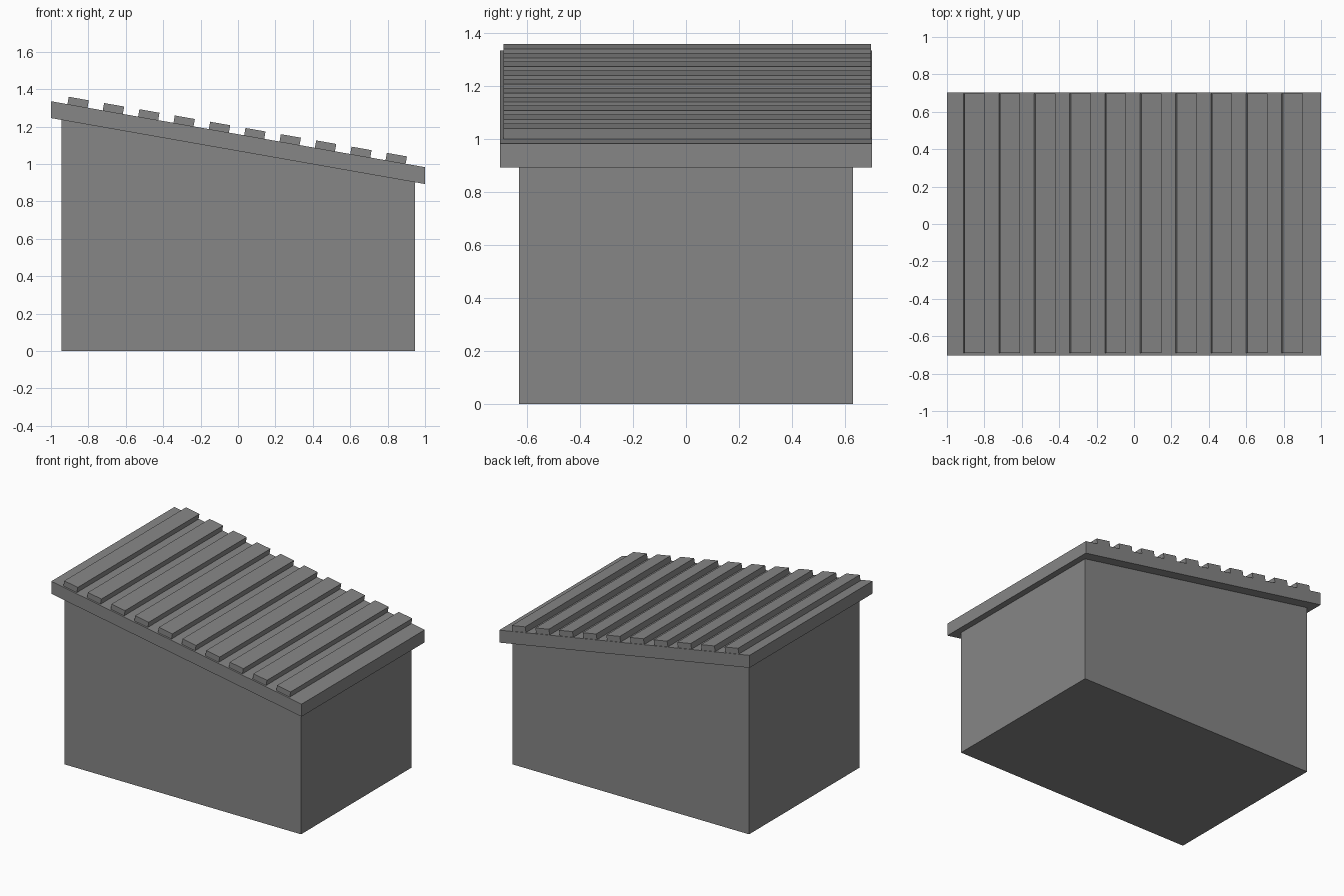
import bpy
import bmesh
from mathutils import Vector

cube = bpy.data.objects.get("Cube")
if cube:
    bpy.data.objects.remove(cube, do_unlink=True)

grey = bpy.data.materials.new("plain grey")
grey.use_nodes = True
colour = (0.24, 0.24, 0.24, 1)
grey.diffuse_color = colour
grey.node_tree.nodes["Principled BSDF"].inputs["Base Color"].default_value = colour


def extrude_profile(name, profile, y_front, y_back):
    """Extrude an x-z outline from front to back."""
    bm = bmesh.new()
    face = bm.faces.new([bm.verts.new((x, y_front, z)) for x, z in profile])
    result = bmesh.ops.extrude_face_region(bm, geom=[face])
    verts = [v for v in result["geom"] if isinstance(v, bmesh.types.BMVert)]
    bmesh.ops.translate(bm, verts=verts, vec=(0, y_back - y_front, 0))
    bmesh.ops.recalc_face_normals(bm, faces=bm.faces)
    mesh = bpy.data.meshes.new(name)
    bm.to_mesh(mesh)
    bm.free()
    mesh.materials.append(grey)
    obj = bpy.data.objects.new(name, mesh)
    bpy.context.collection.objects.link(obj)
    return obj


# Slope of the roof
SLOPE = -0.1763
ROOF_MID = 1.159
ROOF_DEPTH = 0.09


def roof_top(x):
    return ROOF_MID + SLOPE * x


def underside(x):
    return roof_top(x) - ROOF_DEPTH


# Walls with a sloping top edge
w = 0.945
extrude_profile("walls", [(-w, 0), (w, 0), (w, underside(w)), (-w, underside(-w))],
                -0.63, 0.63)

# Overhanging roof slab with upright ends
extrude_profile("roof_slab", [(-1, underside(-1)), (1, underside(1)),
                              (1, roof_top(1)), (-1, roof_top(-1))], -0.703, 0.703)

# Ten battens standing square to the slope
along = Vector((1, SLOPE)).normalized()
up = Vector((-along.y, along.x))
for i in range(10):
    x = -0.912 + 0.189 * i
    start = Vector((x, roof_top(x)))
    end = start + along * 0.109
    extrude_profile(f"roof_batten_{i + 1}",
                    [start, end, end + up * 0.04, start + up * 0.04], -0.69, 0.699)
